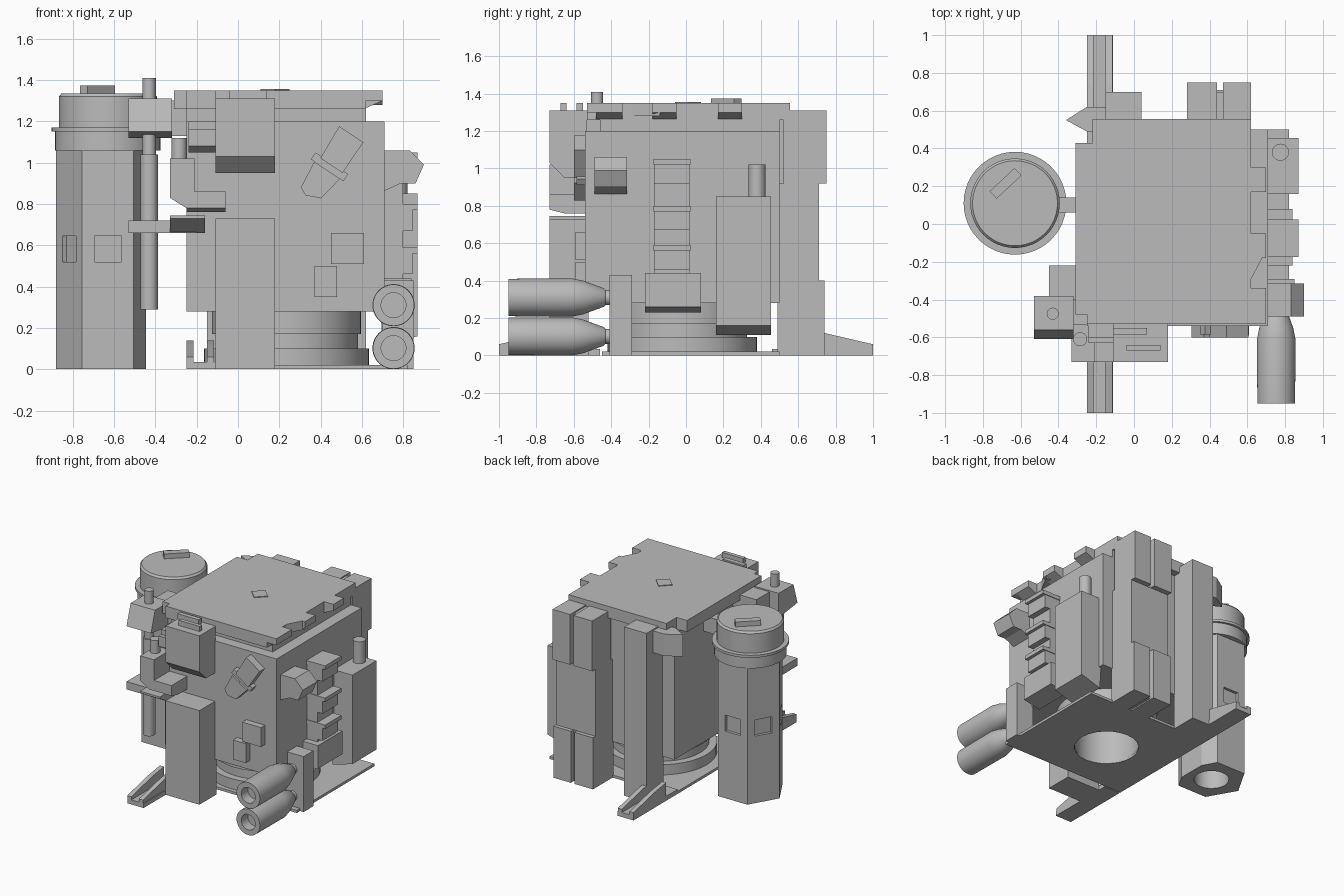
import bpy, bmesh, math
from mathutils import Matrix, Vector

if "Cube" in bpy.data.objects:
    bpy.data.objects.remove(bpy.data.objects["Cube"], do_unlink=True)

GREY = bpy.data.materials.new("plain_grey")
GREY.use_nodes = True
GREY.diffuse_color = (0.5, 0.5, 0.5, 1)
GREY.node_tree.nodes["Principled BSDF"].inputs["Base Color"].default_value = (0.5, 0.5, 0.5, 1)


def finish(name, bm, smooth=False):
    bmesh.ops.recalc_face_normals(bm, faces=bm.faces)
    mesh = bpy.data.meshes.new(name)
    bm.to_mesh(mesh)
    bm.free()
    mesh.materials.append(GREY)
    ob = bpy.data.objects.new(name, mesh)
    bpy.context.collection.objects.link(ob)
    if smooth:
        bpy.ops.object.select_all(action="DESELECT")
        ob.select_set(True)
        bpy.context.view_layer.objects.active = ob
        bpy.ops.object.shade_smooth_by_angle(angle=math.radians(35))
    return ob


def prism(name, pts, axis, lo, hi):
    """Extrude a 2D outline along an axis; outline is (y,z), (x,z) or (x,y)."""
    bm = bmesh.new()
    place = {"x": lambda a, b, c: (c, a, b), "y": lambda a, b, c: (a, c, b),
             "z": lambda a, b, c: (a, b, c)}[axis]
    low = [bm.verts.new(place(a, b, lo)) for a, b in pts]
    high = [bm.verts.new(place(a, b, hi)) for a, b in pts]
    bm.faces.new(low)
    bm.faces.new(high[::-1])
    for i in range(len(pts)):
        j = (i + 1) % len(pts)
        bm.faces.new((low[i], low[j], high[j], high[i]))
    return finish(name, bm)


def box(name, x0, x1, y0, y1, z0, z1):
    return prism(name, [(x0, y0), (x1, y0), (x1, y1), (x0, y1)], "z", z0, z1)


def lathe(name, profile, loc, rot=None, closed=False, steps=48):
    """Spin an (r, h) profile around local z."""
    bm = bmesh.new()
    verts = [bm.verts.new((r, 0, h)) for r, h in profile]
    edges = [bm.edges.new(p) for p in zip(verts, verts[1:])]
    if closed:
        edges.append(bm.edges.new((verts[-1], verts[0])))
    bmesh.ops.spin(bm, geom=verts + edges, cent=(0, 0, 0), axis=(0, 0, 1),
                   angle=math.tau, steps=steps, use_duplicate=False)
    bmesh.ops.remove_doubles(bm, verts=bm.verts, dist=0.0005)
    bmesh.ops.transform(bm, matrix=Matrix.Translation(loc) @ (rot or Matrix()), verts=bm.verts)
    return finish(name, bm, True)


def rod(name, x, y, r, z0, z1):
    return lathe(name, [(0, z0), (r, z0), (r, z1), (0, z1)], (x, y, 0), steps=24)


def cut(target, cutters):
    for c in cutters:
        c.hide_render = True
        mod = target.modifiers.new("cut", "BOOLEAN")
        mod.operation, mod.object, mod.solver = "DIFFERENCE", c, "EXACT"
        bpy.context.view_layer.objects.active = target
        bpy.ops.object.modifier_apply(modifier=mod.name)
        bpy.data.objects.remove(c, do_unlink=True)


# Main body and roof
box("body", -0.25, 0.71, -0.54, 0.50, 0.28, 1.20)
box("roof_neck", -0.25, 0.62, -0.46, 0.50, 1.20, 1.26)
prism("roof", [(-0.31, -0.48), (-0.25, -0.48), (-0.25, -0.53), (0.62, -0.53), (0.62, 0.555),
               (-0.22, 0.555), (-0.22, 0.43), (-0.31, 0.43)], "z", 1.26, 1.35)
for y0, y1 in ((-0.48, -0.34), (-0.18, -0.05), (0.17, 0.30)):
    prism("roof_tooth", [(0.61, 1.35), (0.70, 1.35), (0.70, 1.30), (0.61, 1.26)], "y", y0, y1)
prism("roof_tooth_corner", [(0.61, -0.31), (0.70, -0.14), (0.61, -0.14)], "z", 1.28, 1.35)
box("roof_front_corner", 0.61, 0.70, -0.53, -0.48, 1.30, 1.35)
prism("roof_marker", [(0.11, 0.01), (0.18, -0.06), (0.25, 0.01), (0.18, 0.08)], "z", 1.349, 1.356)

# Base plate with a round hole, and ring table
base = box("base_plate", -0.25, 0.82, -0.45, 0.50, 0, 0.02)
cut(base, [rod("hole_cutter", 0.24, -0.02, 0.23, -0.1, 0.1)])
lathe("ring_table", [(0.23, 0.01), (0.40, 0.01), (0.40, 0.10), (0.345, 0.10), (0.345, 0.17),
                     (0.36, 0.17), (0.36, 0.28), (0.23, 0.28)], (0.235, -0.02, 0), closed=True)

# Sloped channel feet front and back
for s in (-1, 1):
    side = "front" if s < 0 else "back"
    box(side + "_foot_floor", -0.25, -0.11, min(s, s * 0.46), max(s, s * 0.46), 0, 0.035)
    for x0 in (-0.25, -0.15):
        prism(side + "_foot_wall", [(s, 0), (s, 0.06), (s * 0.74, 0.12), (s * 0.60, 0.14), (s * 0.60, 0)],
              "x", x0, x0 + 0.035)

# Back columns
box("back_column", -0.15, 0.04, 0.49, 0.70, 0, 1.31)
prism("back_bracket", [(-0.36, 0.55), (-0.25, 0.62), (-0.14, 0.62), (-0.14, 0.49), (-0.25, 0.49)],
      "z", 1.13, 1.30)
box("back_pack_middle", 0.28, 0.62, 0.49, 0.71, 0.40, 0.92)
for x0, x1 in ((0.28, 0.44), (0.47, 0.62)):
    box("back_pack_top", x0, x1, 0.52, 0.75, 0.92, 1.31)
    box("back_pack_bottom", x0, x1, 0.49, 0.74, 0, 0.40)
box("back_pack_web", 0.43, 0.48, 0.49, 0.70, 0.01, 1.30)

# Front columns and boxes
box("front_column", -0.11, 0.18, -0.73, -0.52, 0, 0.73)
prism("front_upper_box", [(-0.53, 1.31), (-0.73, 1.31), (-0.73, 1.03), (-0.65, 0.95), (-0.53, 0.95)],
      "x", -0.11, 0.18)
box("upper_box_strip_back", -0.11, 0.07, -0.585, -0.55, 1.31, 1.35)
box("upper_box_strip_front", -0.04, 0.14, -0.67, -0.64, 1.31, 1.35)
prism("front_small_box", [(-0.52, 1.16), (-0.63, 1.16), (-0.63, 1.08), (-0.58, 1.05), (-0.52, 1.05)],
      "x", -0.24, -0.10)
box("front_small_box_lid", -0.24, -0.10, -0.60, -0.52, 1.16, 1.20)
prism("side_bracket", [(-0.33, 1.02), (-0.21, 1.02), (-0.21, 0.86), (-0.06, 0.86), (-0.06, 0.78),
                       (-0.25, 0.78), (-0.33, 0.83)], "y", -0.73, -0.53)
prism("side_bracket_base", [(-0.53, 0.78), (-0.73, 0.78), (-0.65, 0.76), (-0.53, 0.76)], "x", -0.25, -0.06)
rod("bracket_post", -0.285, -0.61, 0.037, 1.01, 1.12)
prism("shelf_block", [(-0.53, 0.745), (-0.73, 0.745), (-0.73, 0.73), (-0.60, 0.66), (-0.53, 0.66)],
      "x", -0.33, -0.16)
box("shelf", -0.53, -0.20, -0.61, -0.40, 0.66, 0.72)

# Left-hand mast
prism("mast_head", [(-0.38, 1.31), (-0.56, 1.31), (-0.61, 1.15), (-0.38, 1.12)], "x", -0.53, -0.32)
box("mast_arm", -0.45, -0.25, -0.40, -0.22, 1.13, 1.30)
lathe("mast", [(0, 0.29), (0.043, 0.29), (0.043, 1.04), (0.032, 1.04), (0.032, 1.41), (0, 1.41)],
      (-0.43, -0.475, 0), steps=24)

# Tall tank: six-sided trunk with recessed windows, collar and cap
TX, TY = -0.63, 0.11
outline = [(TX + 0.25 * math.cos(a), TY + 0.25 * math.sin(a))
           for a in (math.radians(d) for d in range(60, 301, 60))]
trunk = prism("tank_trunk", outline + [(-0.445, TY - 0.11), (-0.445, TY + 0.11)], "z", 0, 1.08)
cutters = [rod("well_cutter", TX, TY, 0.125, -0.1, 0.25)]
for deg in (90, 150, 210, 270):
    a = math.radians(deg)
    n, t = Vector((math.cos(a), math.sin(a))), Vector((-math.sin(a), math.cos(a)))
    c = Vector((TX, TY))
    quad = [c + n * r + t * w for r, w in ((0.195, -0.065), (0.3, -0.065), (0.3, 0.065), (0.195, 0.065))]
    cutters.append(prism("window_cutter", [tuple(q) for q in quad], "z", 0.52, 0.645))
cut(trunk, cutters)
lathe("tank_collar_and_cap", [(0, 1.06), (0.255, 1.06), (0.255, 1.15), (0.272, 1.15), (0.272, 1.17),
                              (0.237, 1.17), (0.237, 1.32), (0.225, 1.335), (0, 1.335)], (TX, TY, 0))
grip = box("tank_grip", -0.09, 0.09, -0.027, 0.027, 0, 0.04)
grip.location, grip.rotation_euler = (-0.68, 0.215, 1.333), (0, 0, math.radians(43))
box("tank_link", -0.40, -0.24, 0.06, 0.14, 1.14, 1.26)

# Right-hand side: locker, ladder stack and corner box
prism("locker", [(0.69, 0.85), (0.87, 0.85), (0.87, 0.16), (0.70, 0.11), (0.69, 0.28)], "y", 0.16, 0.455)
rod("locker_post", 0.775, 0.38, 0.045, 0.84, 1.02)
box("stack", 0.70, 0.80, -0.17, 0.02, 0.43, 1.04)
for z in (1.02, 0.77, 0.56):
    box("stack_shelf", 0.70, 0.87, -0.175, 0.025, z, z + 0.03)
    box("stack_block", 0.70, 0.845, -0.17, 0.02, z - 0.10, z)
prism("stack_foot", [(0.70, 0.44), (0.84, 0.44), (0.84, 0.26), (0.70, 0.23)], "y", -0.22, 0.08)
prism("corner_box", [(0.70, 1.06), (0.83, 1.06), (0.90, 0.99), (0.86, 0.90), (0.79, 0.90), (0.70, 0.86)],
      "y", -0.49, -0.315)

# Twin bottles on a bracket
box("bottle_bracket", 0.70, 0.85, -0.41, -0.29, 0, 0.43)
for z in (0.31, 0.102):
    lathe("bottle", [(0, 0.08), (0.06, 0.08), (0.06, 0), (0.10, 0), (0.102, 0.34), (0.09, 0.40),
                     (0.05, 0.51), (0.04, 0.52), (0.04, 0.57), (0, 0.57)],
          (0.753, -0.95, z), Matrix.Rotation(-math.pi / 2, 4, "X"))

# Front plates and tilted lamp
box("front_plate_upper", 0.45, 0.61, -0.59, -0.53, 0.51, 0.66)
box("front_plate_lower", 0.37, 0.48, -0.59, -0.53, 0.35, 0.50)


def tilted(name, pts, y0):
    u, v = Vector((0.555, 0.832)), Vector((0.832, -0.555))
    c = Vector((0.443, 0.98))
    prism(name, [tuple(c + u * a + v * b) for a, b in pts], "y", y0, -0.53)


tilted("lamp_body", [(0.01, -0.06), (0.19, -0.07), (0.19, 0.07), (0.01, 0.07)], -0.60)
tilted("lamp_bar", [(-0.02, -0.095), (0.02, -0.095), (0.02, 0.095), (-0.02, 0.095)], -0.585)
tilted("lamp_hood", [(-0.02, -0.075), (-0.02, 0.075), (-0.15, 0.05), (-0.18, -0.02), (-0.16, -0.06)], -0.60)
